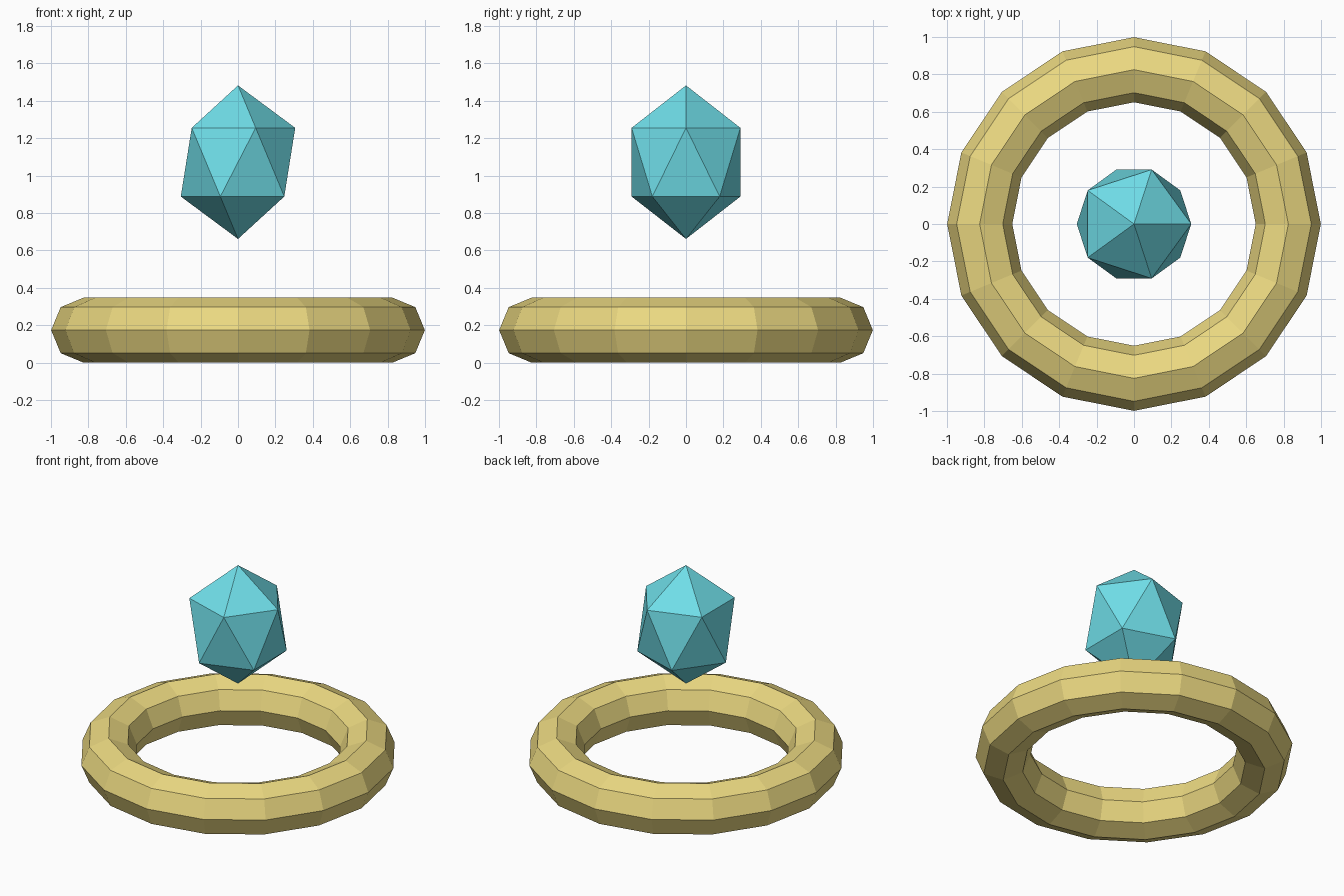
import bpy

if "Cube" in bpy.data.objects:
    bpy.data.objects.remove(bpy.data.objects["Cube"])


def finish(name, color):
    """Name the active object, flat shade it and colour it."""
    obj = bpy.context.object
    obj.name = name
    bpy.ops.object.shade_flat()
    mat = bpy.data.materials.new(name + "_material")
    mat.diffuse_color = (*color, 1)
    mat.use_nodes = True
    mat.node_tree.nodes["Principled BSDF"].inputs["Base Color"].default_value = mat.diffuse_color
    obj.data.materials.append(mat)
    return obj


# Ring lying on the ground
bpy.ops.mesh.primitive_torus_add(
    major_segments=16, minor_segments=8,
    major_radius=0.825, minor_radius=0.174, location=(0, 0, 0.174))
finish("ring", (0.83, 0.69, 0.22))

# Stretched icosahedron gem floating above it
bpy.ops.mesh.primitive_ico_sphere_add(
    subdivisions=1, radius=0.342, location=(0, 0, 1.072))
gem = finish("gem", (0.16, 0.73, 0.81))
gem.scale.z = 1.2
